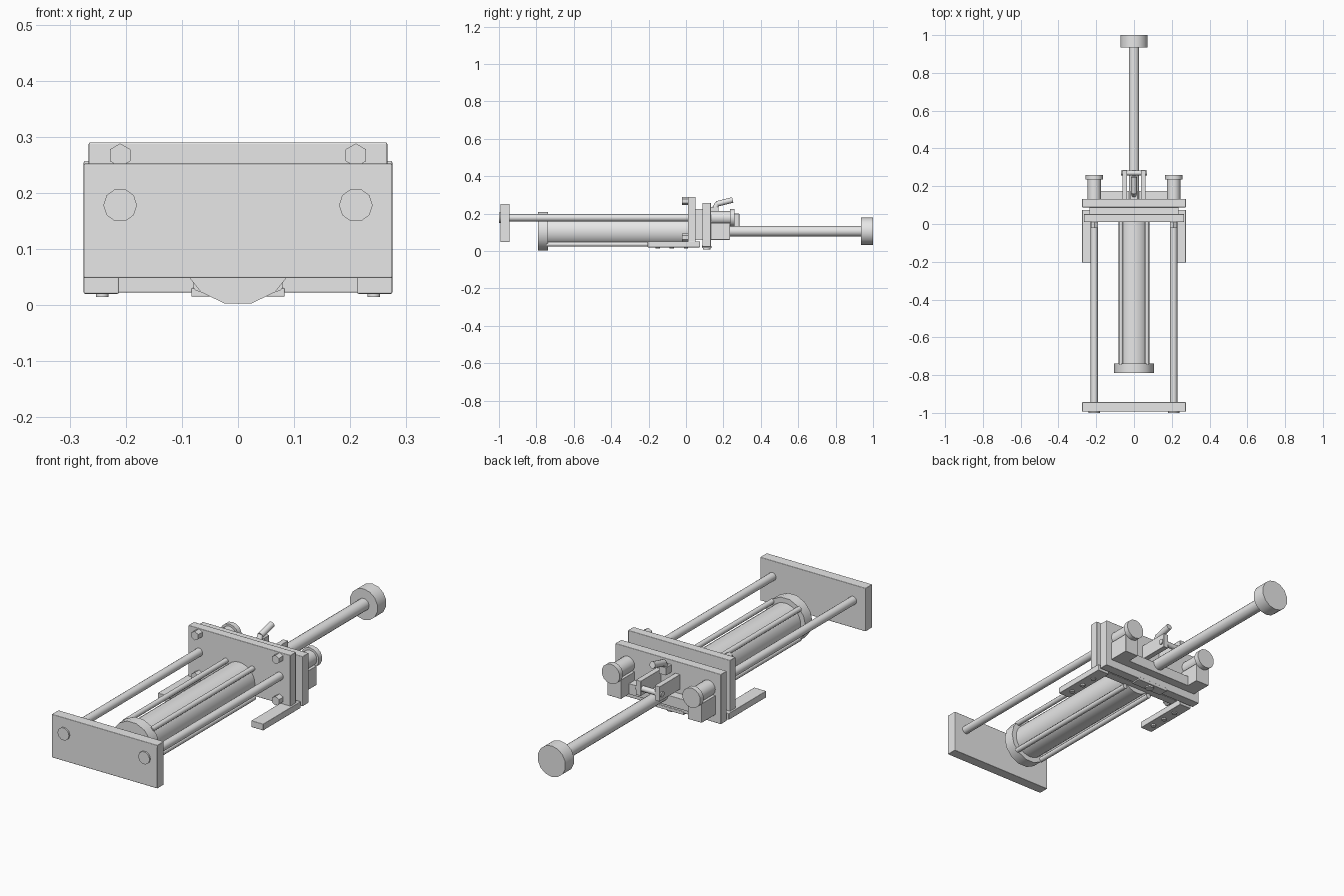
import bpy, math
from mathutils import Vector

if "Cube" in bpy.data.objects:
    bpy.data.objects.remove(bpy.data.objects["Cube"])

grey = bpy.data.materials.new("light grey metal")
grey.diffuse_color = (0.8, 0.8, 0.8, 1)
grey.use_nodes = True
grey.node_tree.nodes["Principled BSDF"].inputs["Base Color"].default_value = grey.diffuse_color


def finish(ob, name, bevel):
    ob.name = name
    ob.data.materials.append(grey)
    if bevel:
        m = ob.modifiers.new("edge", 'BEVEL')
        m.width = bevel
        m.segments = 2
        m.harden_normals = True
        for p in ob.data.polygons:
            p.use_smooth = True
    return ob


def box(name, x, y, z, bevel=0.0):
    """Box from (min, max) pairs."""
    bpy.ops.mesh.primitive_cube_add(size=1)
    ob = bpy.context.object
    for v in ob.data.vertices:
        v.co = [a[0] if c < 0 else a[1] for c, a in zip(v.co, (x, y, z))]
    return finish(ob, name, bevel)


def rod(name, a, b, r, sides=20, smooth=True, spin=0.0):
    """Round bar from point a to point b."""
    a, b = Vector(a), Vector(b)
    bpy.ops.mesh.primitive_cylinder_add(vertices=sides, radius=r, depth=(b - a).length)
    ob = bpy.context.object
    q = (b - a).to_track_quat('Z', 'Y').to_matrix().to_4x4()
    for v in ob.data.vertices:
        c, s = math.cos(spin), math.sin(spin)
        x, y, z = v.co
        v.co = q @ Vector((c * x - s * y, s * x + c * y, z)) + (a + b) / 2
    if smooth:
        bpy.ops.object.shade_smooth_by_angle(angle=math.radians(37))
    return finish(ob, name, 0)


CZ = 0.106   # cylinder axis height
GZ = 0.178   # guide rod height

# front tool plate and the two mounting plates
box("tool_plate", (-.275, .275), (-.993, -.943), (.048, .252), .003)
box("front_mount_plate", (-.266, .266), (.01, .052), (.048, .29), .003)
box("rear_mount_plate", (-.275, .275), (.088, .133), (.022, .257), .003)
box("plate_spacer", (-.235, .235), (.05, .09), (.06, .225))
box("rear_lower_block", (-.2, .2), (.13, .175), (.06, .11), .002)

# pneumatic cylinder, its end cap and four tie rods
rod("cylinder_body", (0, -.75, CZ), (0, .02, CZ), .081, 28)
rod("cylinder_cap", (0, -.79, CZ), (0, -.738, CZ), .106, 14, True, math.pi / 14)
for sx in (-1, 1):
    for sz in (-1, 1):
        rod("tie_rod", (sx * .069, -.745, CZ + sz * .07), (sx * .069, .02, CZ + sz * .07), .012, 10)

# rear shaft with round weight
rod("rear_shaft", (0, .08, CZ), (0, .95, CZ), .028, 18)
rod("round_weight", (0, .935, CZ), (0, 1, CZ), .073, 14)

for s in (-1, 1):
    x = s * .21
    # guide rods, their end heads and rear bushings
    rod("guide_rod", (x, -.95, GZ), (x, .14, GZ), .019, 16)
    rod("guide_rod_head", (x, -1, GZ), (x, -.985, GZ), .03, 10, True, math.pi / 2)
    rod("bushing", (x, .12, GZ), (x, .24, GZ), .036, 16)
    rod("bushing_cap", (x, .235, GZ), (x, .26, GZ), .047, 14)
    box("bushing_block", sorted((s * .174, s * .246)), (.13, .235), (.06, .15), .002)
    # hex bolts
    for z in (.267, .073):
        rod("hex_bolt", (x, -.022, z), (x, .012, z), .021, 6, False)
    # side mounting rails with screws underneath
    box("mounting_rail", sorted((s * .212, s * .275)), (-.205, .075), (.02, .051), .003)
    for y in (-.15, -.075, 0):
        rod("rail_screw", (s * .242, y, .014), (s * .242, y, .024), .012, 10)
    # latch ears
    box("latch_ear", sorted((s * .036, s * .062)), (.13, .285), (.13, .2), .002)

# latch cross pin, lever and lower catch
rod("latch_pin", (-.068, .27, .16), (.068, .27, .16), .013, 12)
box("lever_base", (-.018, .018), (.13, .175), (.2, .235))
rod("lever_post", (0, .15, .222), (0, .17, .256), .014, 10)
rod("latch_lever", (0, .165, .252), (0, .25, .273), .015, 12)
box("lower_catch", (-.083, .083), (.085, .135), (.015, .03), .002)
rod("catch_bolt", (0, .11, .008), (0, .11, .02), .02, 12)
